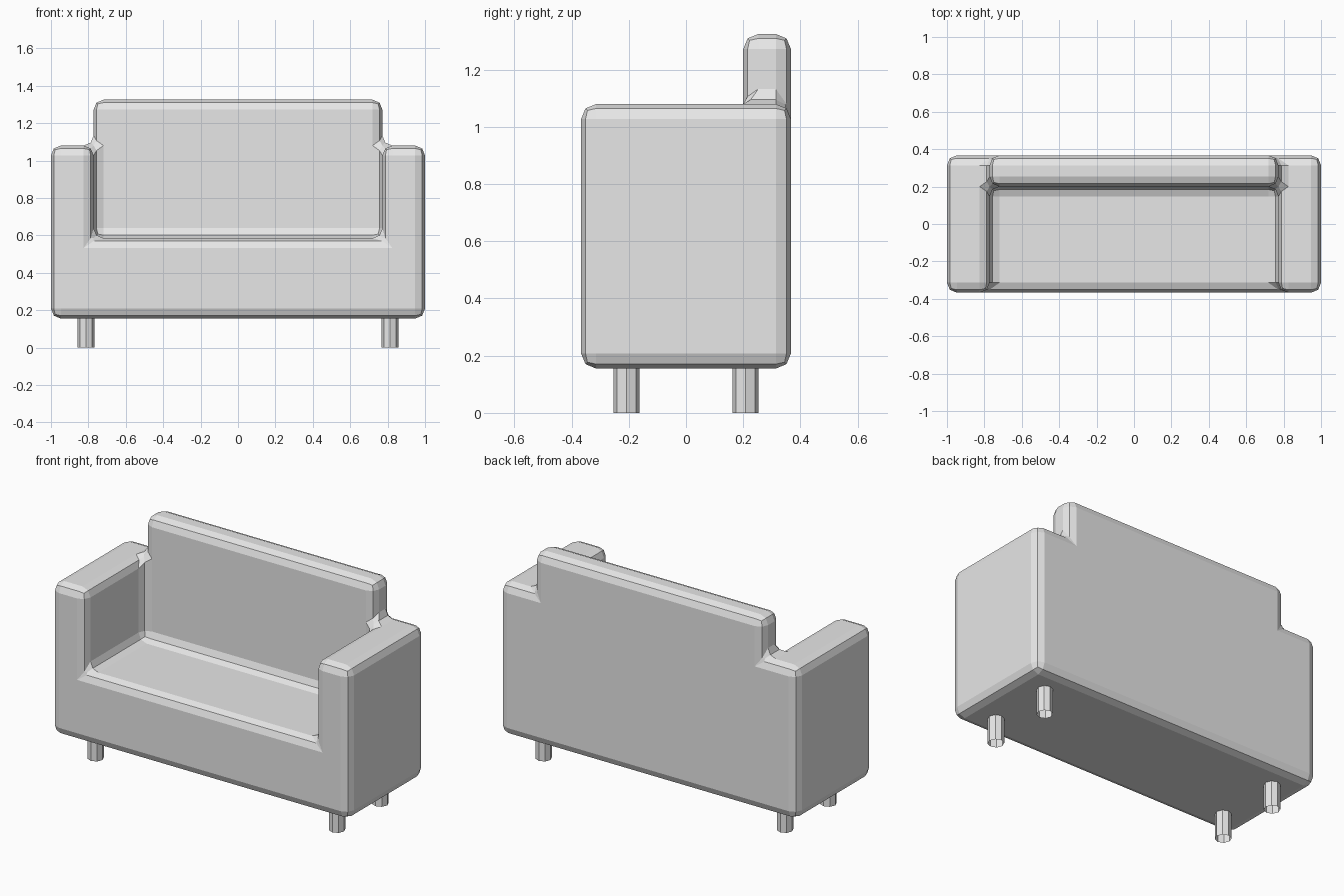
import bpy, bmesh, math
from itertools import product
from mathutils import Vector

if "Cube" in bpy.data.objects:
    bpy.data.objects.remove(bpy.data.objects["Cube"])

grey = bpy.data.materials.new("light grey")
grey.diffuse_color = (0.8, 0.8, 0.8, 1)
grey.use_nodes = True
grey.node_tree.nodes["Principled BSDF"].inputs["Base Color"].default_value = grey.diffuse_color


def add_object(name, bm):
    mesh = bpy.data.meshes.new(name)
    bm.to_mesh(mesh)
    bm.free()
    mesh.materials.append(grey)
    obj = bpy.data.objects.new(name, mesh)
    bpy.context.collection.objects.link(obj)
    return obj


# Sofa body: base, arms and backrest as one shell around filled blocks
cuts = ([-1.0, -0.772, 0.772, 1.0],       # left arm | seat | right arm
        [-0.367, 0.2, 0.367],             # seat | backrest
        [0.155, 0.585, 1.08, 1.325])      # base | arms | top of backrest


def filled(c):
    x, y, z = c
    if not (0 <= x < 3 and 0 <= y < 2 and 0 <= z < 3):
        return False
    is_arm, is_back = x != 1, y == 1
    return z == 0 or (z == 1 and (is_arm or is_back)) or (z == 2 and is_back and not is_arm)


bm = bmesh.new()
for cell in product(range(3), range(2), range(3)):
    if not filled(cell):
        continue
    for axis, side in product(range(3), (0, 1)):
        neighbour = list(cell)
        neighbour[axis] += 1 if side else -1
        if filled(neighbour):
            continue
        u, v = (axis + 1) % 3, (axis + 2) % 3
        corners = []
        for a, b in ((0, 0), (1, 0), (1, 1), (0, 1)):
            idx = list(cell)
            idx[axis] += side
            idx[u] += a
            idx[v] += b
            corners.append(bm.verts.new(Vector([cuts[k][idx[k]] for k in range(3)])))
        bm.faces.new(corners if side else corners[::-1])
bmesh.ops.remove_doubles(bm, verts=bm.verts[:], dist=1e-4)
bmesh.ops.dissolve_limit(bm, angle_limit=math.radians(5),
                         verts=bm.verts[:], edges=bm.edges[:])
bmesh.ops.recalc_face_normals(bm, faces=bm.faces[:])
body = add_object("sofa_body", bm)

# Two-step rounding on every outer and inner edge
bevel = body.modifiers.new("rounded edges", 'BEVEL')
bevel.width = 0.053
bevel.segments = 2
bevel.limit_method = 'ANGLE'
bevel.use_clamp_overlap = False

# Four open eight-sided legs
for (sx, side), (sy, end) in product(((-1, "left"), (1, "right")), ((-1, "front"), (1, "back"))):
    bm = bmesh.new()
    bmesh.ops.create_cone(bm, cap_ends=False, segments=8, radius1=0.046, radius2=0.046, depth=0.16)
    bmesh.ops.translate(bm, verts=bm.verts[:], vec=(sx * 0.812, sy * 0.208, 0.08))
    add_object(f"{end}_{side}_leg", bm)
